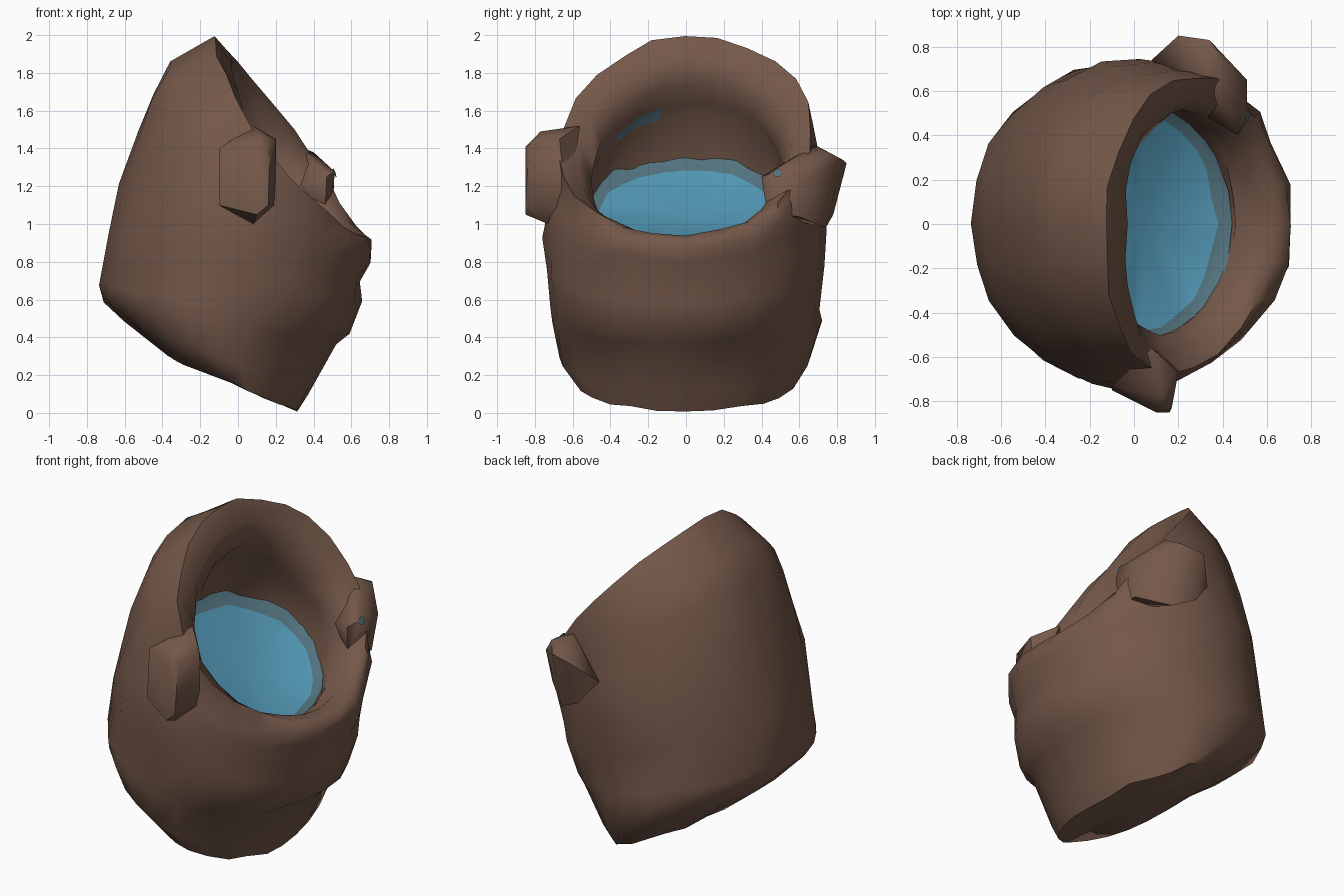
import bpy, bmesh, math, random
from mathutils import Vector

random.seed(4)
if "Cube" in bpy.data.objects:
    bpy.data.objects.remove(bpy.data.objects["Cube"], do_unlink=True)

SEGMENTS = 24


def make_material(name, rgb):
    mat = bpy.data.materials.new(name)
    mat.use_nodes = True
    mat.diffuse_color = (*rgb, 1)
    mat.node_tree.nodes["Principled BSDF"].inputs["Base Color"].default_value = (*rgb, 1)
    return mat


clay = make_material("brown clay", (0.175, 0.097, 0.067))
deep_water = make_material("blue water", (0.085, 0.31, 0.46))
shallow_water = make_material("murky shallow water", (0.085, 0.17, 0.21))


def finish(bm, name, materials, angle):
    bmesh.ops.recalc_face_normals(bm, faces=bm.faces)
    mesh = bpy.data.meshes.new(name)
    bm.to_mesh(mesh)
    bm.free()
    for mat in materials:
        mesh.materials.append(mat)
    obj = bpy.data.objects.new(name, mesh)
    bpy.context.collection.objects.link(obj)
    bpy.ops.object.select_all(action='DESELECT')
    obj.select_set(True)
    bpy.context.view_layer.objects.active = obj
    bpy.ops.object.shade_smooth_by_angle(angle=math.radians(angle))
    return obj


def add_ring(bm, left_x, left_z, right_x, right_z, half_depth, sag, jitter):
    """Tilted oval through a low right point and a high left point."""
    left, right = Vector((left_x, 0, left_z)), Vector((right_x, 0, right_z))
    centre, radius = (left + right) / 2, (right - left) / 2
    ring = []
    for i in range(SEGMENTS):
        t = math.tau * i / SEGMENTS
        s = math.sin(t)
        point = centre + radius * math.cos(t) + Vector((0, half_depth * s, 0))
        # the rim dips at its sides, more towards the front
        point += Vector((0.06 * s - 0.04, 0, 0.07 * s - 0.03)) * abs(s) * sag
        point += Vector([random.uniform(-jitter, jitter) for _ in range(3)])
        ring.append(bm.verts.new(point))
    return ring


def loft(bm, rings):
    """Bridge successive rings; returns one list of faces per band."""
    bands = []
    for low, high in zip(rings, rings[1:]):
        band = []
        for i in range(SEGMENTS):
            j = (i + 1) % SEGMENTS
            band.append(bm.faces.new((low[i], low[j], high[j], high[i])))
        bands.append(band)
    return bands


def cap(bm, ring, lift=0.0):
    middle = sum((v.co for v in ring), Vector()) / SEGMENTS
    hub = bm.verts.new(middle + Vector((0.5, 0, 0.87)) * lift)
    return [bm.faces.new((ring[i], ring[(i + 1) % SEGMENTS], hub)) for i in range(SEGMENTS)]


# Pot: outer wall, rolled rim, inner wall (left x, z, right x, z, half depth, sag)
pot_profile = [
    (-.39, .31, .32, .01, .58, 0),
    (-.61, .50, .38, .11, .67, 0),
    (-.72, .60, .52, .37, .71, 0),
    (-.74, .68, .60, .41, .71, 0),
    (-.69, .95, .65, .58, .73, 0),
    (-.63, 1.22, .65, .69, .75, .3),
    (-.54, 1.48, .72, .82, .73, .6),
    (-.45, 1.70, .74, .88, .71, .9),
    (-.36, 1.85, .71, .92, .69, 1),
    (-.12, 2.0, .65, .95, .67, 1),
    (-.04, 1.89, .57, .93, .57, 1),
    (-.06, 1.74, .50, .88, .51, .9),
    (-.15, 1.64, .47, .86, .51, .8),
    (-.19, 1.58, .46, .85, .52, .7),
    (-.31, 1.38, .43, .82, .53, .4),
    (-.36, 1.1, .40, .62, .50, 0),
]
bm = bmesh.new()
pot_rings = [add_ring(bm, *row, 0.012) for row in pot_profile]
bands = loft(bm, pot_rings)
cap(bm, pot_rings[0])
cap(bm, pot_rings[-1])
# damp patch on the upper inner wall
for face in bands[12]:
    c = face.calc_center_median()
    if -0.4 < c.y < -0.12 and c.x < 0.1:
        face.material_index = 1
# shallow dents around the low side of the outer wall
for ring in (pot_rings[6], pot_rings[7]):
    for i in (0, 2, 4, SEGMENTS - 3):
        ring[i].co += Vector((-0.03, 0, -0.015))
finish(bm, "pot_body", [clay, shallow_water], 50)

# Water: murky edge around a clear tilted surface
bm = bmesh.new()
water_rings = [add_ring(bm, -.33, 1.385, .44, .85, .56, .3, 0.012),
               add_ring(bm, -.27, 1.29, .37, .82, .48, .2, 0.012)]
edge = loft(bm, water_rings)[0]
cap(bm, water_rings[1], 0.01)
for face in edge:
    face.material_index = 1
finish(bm, "water_surface", [deep_water, shallow_water], 60)


# Side lugs: chipped clay blocks with softened edges
def add_lug(name, points):
    bm = bmesh.new()
    for p in points:
        bm.verts.new(p)
    hull = bmesh.ops.convex_hull(bm, input=bm.verts)
    loose = [v for v in hull["geom_interior"] if isinstance(v, bmesh.types.BMVert)]
    bmesh.ops.delete(bm, geom=loose, context='VERTS')
    return finish(bm, name, [clay], 55)


add_lug("front_lug", [
    (.1, -.85, 1.05), (.16, -.85, 1.1), (.1, -.85, 1.41), (.17, -.83, 1.42),
    (.12, -.77, 1.49), (.2, -.67, 1.45), (-.1, -.75, 1.1), (-.1, -.73, 1.4),
    (.2, -.63, 1.1), (.08, -.56, 1.52), (.08, -.73, 1)])
add_lug("back_lug", [
    (.2, .85, 1.32), (.34, .83, 1.34), (.4, .75, 1.38), (.3, .68, 1.42),
    (.2, .78, 1.05), (.34, .74, .98), (.08, .74, 1.2), (.47, .4, 1.25),
    (.3, .5, 1.2), (.51, .48, 1.28), (.46, .43, 1.05), (.51, .65, 1.25),
    (.5, .6, 1.04)])

# Small water drop on the back lug
bm = bmesh.new()
bmesh.ops.create_circle(bm, cap_ends=True, segments=7, radius=0.025)
drop = finish(bm, "water_drop", [shallow_water], 30)
drop.location = (.512, .485, 1.27)
drop.rotation_euler = Vector((1, -.2, .35)).to_track_quat('Z', 'Y').to_euler()
